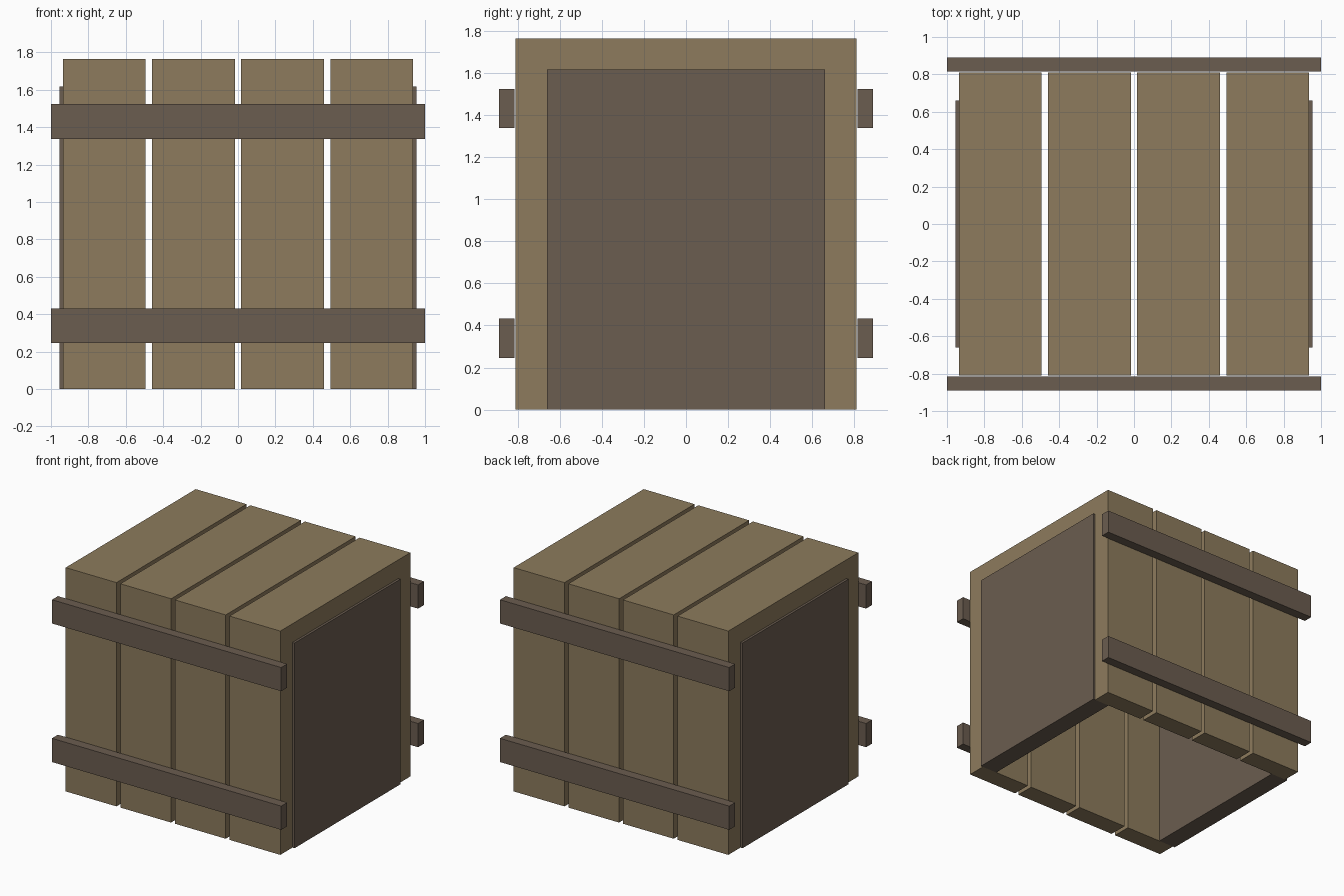
import bpy, bmesh

if "Cube" in bpy.data.objects:
    bpy.data.objects.remove(bpy.data.objects["Cube"])


def material(name, rgb):
    m = bpy.data.materials.new(name)
    m.diffuse_color = (*rgb, 1)
    m.use_nodes = True
    m.node_tree.nodes["Principled BSDF"].inputs["Base Color"].default_value = m.diffuse_color
    return m


light_wood = material("light_wood", (0.266, 0.198, 0.109))
dark_wood = material("dark_wood", (0.147, 0.109, 0.080))

HALF_Y, TOP, WALL = 0.81, 1.765, 0.15
INNER_Y, INNER_TOP = HALF_Y - WALL, TOP - WALL + 0.003


def extrude_x(name, profile, x0, x1, mat):
    """Extrude a closed (y, z) profile from x0 to x1."""
    bm = bmesh.new()
    face = bm.faces.new([bm.verts.new((x0, y, z)) for y, z in profile])
    new = bmesh.ops.extrude_face_region(bm, geom=[face])["geom"]
    bmesh.ops.translate(bm, vec=(x1 - x0, 0, 0),
                        verts=[v for v in new if isinstance(v, bmesh.types.BMVert)])
    bmesh.ops.recalc_face_normals(bm, faces=bm.faces)
    mesh = bpy.data.meshes.new(name)
    bm.to_mesh(mesh)
    bm.free()
    mesh.materials.append(mat)
    obj = bpy.data.objects.new(name, mesh)
    bpy.context.collection.objects.link(obj)


def box(name, x0, x1, y0, y1, z0, z1, mat):
    extrude_x(name, [(y0, z0), (y1, z0), (y1, z1), (y0, z1)], x0, x1, mat)


# Four arched planks wrapping front, top and back; open underneath
arch = [(-HALF_Y, 0), (-HALF_Y, TOP), (HALF_Y, TOP), (HALF_Y, 0),
        (INNER_Y, 0), (INNER_Y, INNER_TOP), (-INNER_Y, INNER_TOP), (-INNER_Y, 0)]
for i in range(4):
    cx = (i - 1.5) * 0.4765
    extrude_x(f"plank_{i + 1}", arch, cx - 0.2215, cx + 0.2215, light_wood)

# End panels set inside the arch, standing slightly proud
for side, x0, x1 in (("left", -0.955, -0.805), ("right", 0.805, 0.955)):
    box(f"{side}_panel", x0, x1, -INNER_Y, INNER_Y, 0, INNER_TOP, dark_wood)

# Horizontal battens on front and back
for side, y0, y1 in (("front", -0.89, -0.816), ("back", 0.816, 0.89)):
    for level, z0 in (("lower", 0.245), ("upper", 1.338)):
        box(f"{side}_{level}_batten", -1, 1, y0, y1, z0, z0 + 0.187, dark_wood)
